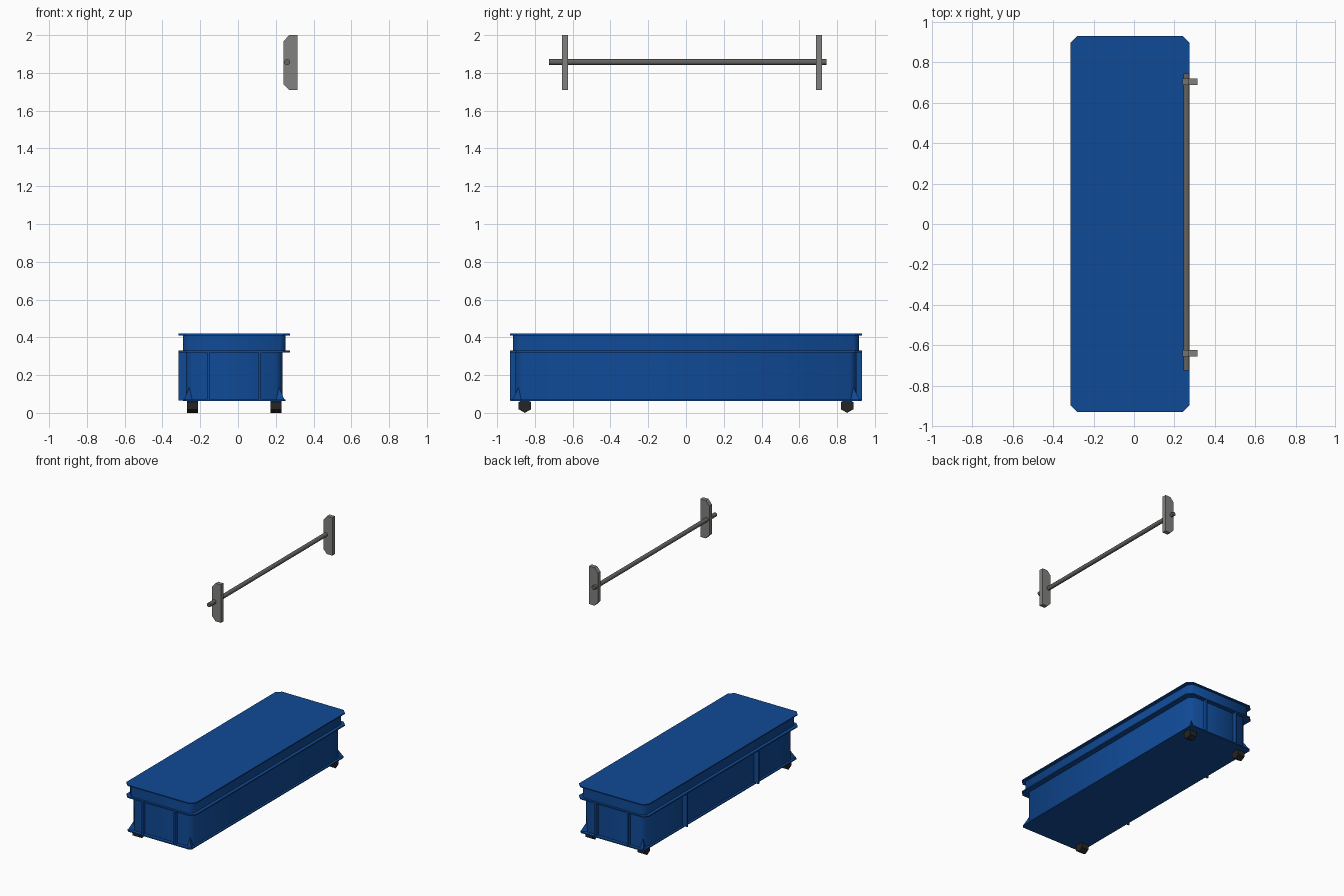
import bpy, bmesh, math
from mathutils import Matrix, Vector

if "Cube" in bpy.data.objects:
    bpy.data.objects.remove(bpy.data.objects["Cube"])

CX = -0.02  # the chest sits slightly left of the origin


def material(name, rgb):
    m = bpy.data.materials.new(name)
    m.diffuse_color = (*rgb, 1)
    m.use_nodes = True
    m.node_tree.nodes["Principled BSDF"].inputs["Base Color"].default_value = m.diffuse_color
    return m


BLUE = material("deep blue", (0.005, 0.068, 0.305))
GREY = material("plate grey", (0.22, 0.22, 0.21))
STEEL = material("rail grey", (0.13, 0.125, 0.12))
BLACK = material("caster black", (0.018, 0.018, 0.018))


def finish(name, bm, mat, smooth=None):
    bmesh.ops.recalc_face_normals(bm, faces=bm.faces)
    me = bpy.data.meshes.new(name)
    bm.to_mesh(me)
    bm.free()
    me.materials.append(mat)
    ob = bpy.data.objects.new(name, me)
    bpy.context.collection.objects.link(ob)
    if smooth:
        bpy.ops.object.select_all(action='DESELECT')
        ob.select_set(True)
        bpy.context.view_layer.objects.active = ob
        bpy.ops.object.shade_smooth_by_angle(angle=math.radians(smooth))
    return ob


def prism(name, profile, direction, mat, smooth=None):
    bm = bmesh.new()
    face = bm.faces.new([bm.verts.new(p) for p in profile])
    ext = bmesh.ops.extrude_face_region(bm, geom=[face])
    new = [g for g in ext["geom"] if isinstance(g, bmesh.types.BMVert)]
    bmesh.ops.translate(bm, verts=new, vec=direction)
    # the starting face is kept by the extrusion and closes the prism
    return finish(name, bm, mat, smooth)


def slab(name, hx, hy, c, z0, z1, smooth=None):
    """Rectangle with cut corners, raised from z0 to z1."""
    pts = [(hx - c, -hy), (hx, c - hy), (hx, hy - c), (hx - c, hy),
           (c - hx, hy), (-hx, hy - c), (-hx, c - hy), (c - hx, -hy)]
    return prism(name, [(CX + x, y, z0) for x, y in pts], (0, 0, z1 - z0), BLUE, smooth)


def box(name, lo, hi, mat):
    (x0, y0, z0), (x1, y1, z1) = lo, hi
    return prism(name, [(x0, y0, z0), (x1, y0, z0), (x1, y1, z0), (x0, y1, z0)],
                 (0, 0, z1 - z0), mat)


# Chest: base plate, lower walls, middle flange, upper rim and lid
slab("base_plate", 0.272, 0.93, 0.015, 0.062, 0.070)
slab("lower_body", 0.256, 0.903, 0.035, 0.066, 0.324, 50)
slab("middle_flange", 0.295, 0.932, 0.035, 0.320, 0.329)
slab("upper_rim", 0.271, 0.916, 0.03, 0.325, 0.415, 50)
slab("lid", 0.295, 0.932, 0.035, 0.411, 0.419)

# Ribs on both ends and on the left side
for end, s in (("front", -1), ("back", 1)):
    for side, x in (("left", CX - 0.138), ("right", CX + 0.135)):
        y0, y1 = sorted((s * 0.895, s * 0.931))
        box(f"{end}_{side}_rib", (x - 0.006, y0, 0.066), (x + 0.006, y1, 0.324), BLUE)
for name, y in (("front", -0.43), ("back", 0.43)):
    box(f"side_{name}_rib", (-0.315, y - 0.006, 0.066), (-0.27, y + 0.006, 0.324), BLUE)

# Flared gussets at the four bottom corners
for sx in (-1, 1):
    for sy in (-1, 1):
        bm = bmesh.new()
        pts = [(0.268, 0.922, 0.066), (0.216, 0.9, 0.066), (0.25, 0.866, 0.066),
               (0.238, 0.886, 0.135)]
        bmesh.ops.convex_hull(bm, input=[bm.verts.new((CX + sx * x, sy * y, z))
                                         for x, y, z in pts])
        finish("corner_gusset", bm, BLUE)

# Six-sided casters (the front right corner has none)
for name, sx, sy in (("front_left", -1, -1), ("back_left", -1, 1), ("back_right", 1, 1)):
    x, y, r = CX + sx * 0.22, sy * 0.853, 0.038
    ring = [(x - 0.029, y + r * math.sin(a * math.pi / 3), r - r * math.cos(a * math.pi / 3))
            for a in range(6)]
    prism(name + "_caster", ring, (0.058, 0, 0), BLACK)

# Rail with two mounting plates
bm = bmesh.new()
bmesh.ops.create_cone(bm, cap_ends=True, segments=10, radius1=0.016, radius2=0.016, depth=1.47,
                      matrix=Matrix.Translation(Vector((0.26, 0.01, 1.857)))
                      @ Matrix.Rotation(math.pi / 2, 4, 'X'))
finish("rail_bar", bm, STEEL, 50)
for name, y in (("front", -0.656), ("back", 0.688)):
    outline = [(0.315, 1.71), (0.315, 2.0), (0.27, 2.0), (0.24, 1.965),
               (0.24, 1.742), (0.27, 1.71)]
    prism(name + "_rail_plate", [(x, y, z) for x, z in outline], (0, 0.032, 0), GREY)
